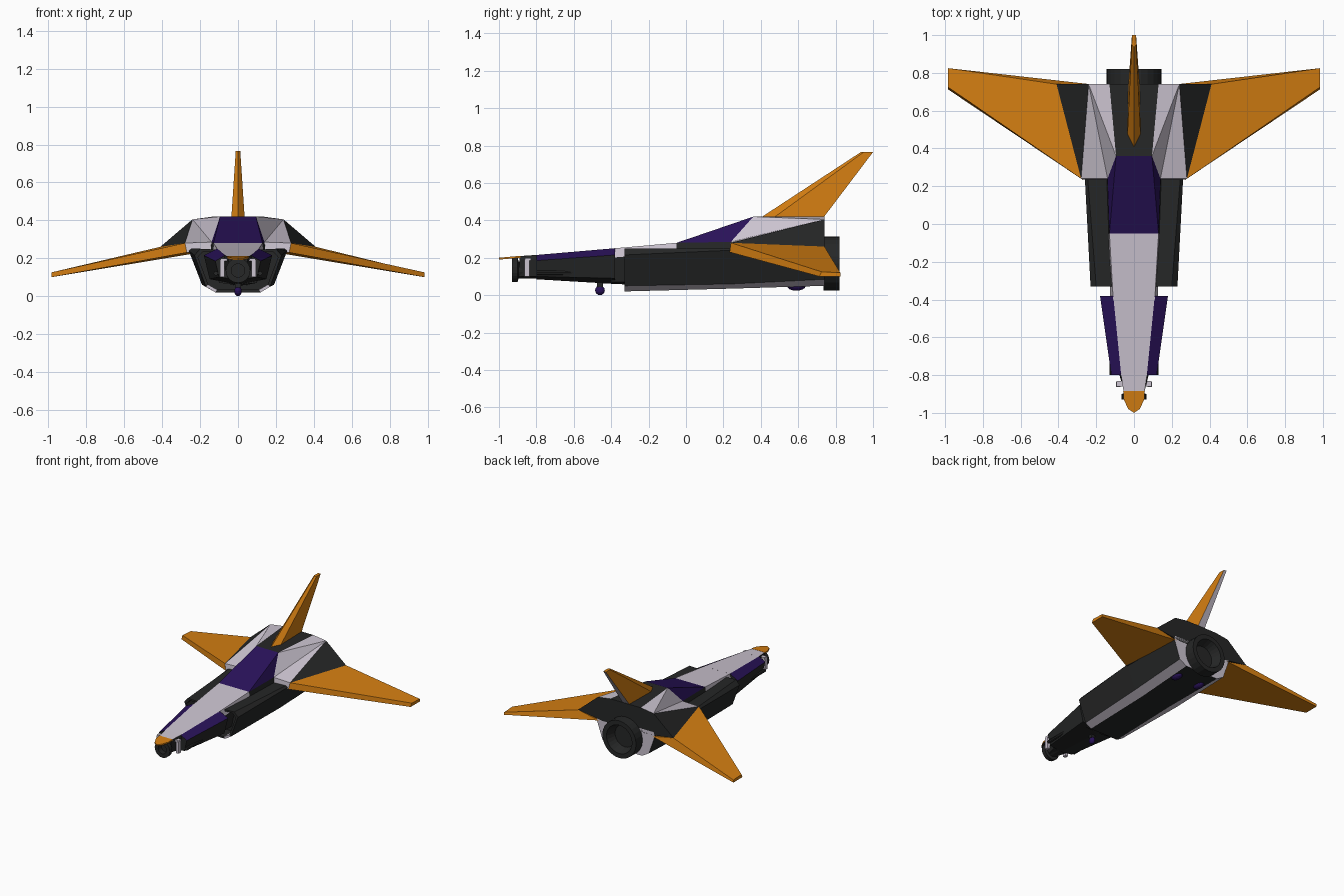
import bpy, bmesh, math
from mathutils import Matrix

if "Cube" in bpy.data.objects:
    bpy.data.objects.remove(bpy.data.objects["Cube"])

def mat(name, c):
    m = bpy.data.materials.new(name)
    m.diffuse_color = (*c, 1)
    m.use_nodes = True
    m.node_tree.nodes["Principled BSDF"].inputs["Base Color"].default_value = m.diffuse_color
    return m

MATS = [mat("charcoal", (.019, .02, .02)), mat("pale_lavender", (.60, .55, .63)),
        mat("orange", (.66, .21, .006)), mat("deep_purple", (.022, .006, .10))]
DARK, PALE, ORANGE, PURPLE = range(4)

def finish(name, bm):
    bmesh.ops.remove_doubles(bm, verts=bm.verts, dist=.0005)
    bmesh.ops.recalc_face_normals(bm, faces=bm.faces)
    me = bpy.data.meshes.new(name)
    bm.to_mesh(me)
    bm.free()
    for m in MATS:
        me.materials.append(m)
    ob = bpy.data.objects.new(name, me)
    bpy.context.collection.objects.link(ob)
    return ob

def part(name, verts, faces):
    """Half-model points and (indices, colour) faces, mirrored across x."""
    bm = bmesh.new()
    for s in (1, -1):
        vs = [bm.verts.new((x * s, y, z)) for x, y, z in verts]
        for idx, m in faces:
            f = bm.faces.new([vs[i] for i in (idx if s > 0 else idx[::-1])])
            f.material_index = m
    return finish(name, bm)

def loft(name, sections, strips, caps=(DARK, DARK)):
    """sections: (y, half profile from top centre to bottom centre)."""
    n = len(sections[0][1])
    verts = [(x, y, z) for y, prof in sections for x, z in prof]
    faces = [((k*n + j, k*n + j + 1, k*n + n + j + 1, k*n + n + j), strips[j])
             for k in range(len(sections) - 1) for j in range(n - 1)]
    faces.append((tuple(range(n)), caps[0]))
    faces.append((tuple(range(len(verts) - n, len(verts))), caps[1]))
    return part(name, verts, faces)

def tube(name, z, profile, m, x=0, n=24):
    """Turn an (r, y) profile around a lengthwise axis."""
    bm = bmesh.new()
    rings = [[bm.verts.new((x + r*math.cos(2*math.pi*i/n), y, z + r*math.sin(2*math.pi*i/n)))
              for i in range(n)] for r, y in profile]
    for a, b in zip(rings, rings[1:]):
        for i in range(n):
            bm.faces.new((a[i], a[(i+1) % n], b[(i+1) % n], b[i])).material_index = m
    for ring in (rings[0], rings[-1]):
        bm.faces.new(ring).material_index = m
    return finish(name, bm)

def box(name, c, size, m):
    bm = bmesh.new()
    bmesh.ops.create_cube(bm, size=1, matrix=Matrix.Translation(c) @ Matrix.Diagonal((*size, 1)))
    for f in bm.faces:
        f.material_index = m
    return finish(name, bm)

def ball(name, c, size, m):
    bm = bmesh.new()
    bmesh.ops.create_uvsphere(bm, u_segments=16, v_segments=8, radius=1,
                              matrix=Matrix.Translation(c) @ Matrix.Diagonal((*size, 1)))
    for f in bm.faces:
        f.material_index = m
    return finish(name, bm)

# Lower fuselage with recessed intake front and pale chine strip
front = [(0, .24), (.20, .25), (.23, .215), (.17, .05), (.12, .02), (0, .02)]
inner = [(x*.92, .135 + (z - .135)*.88) for x, z in front]
loft("lower_fuselage", [
    (-.22, inner), (-.33, inner), (-.33, front),
    (.24, [(0, .24), (.245, .25), (.26, .24), (.19, .06), (.12, .035), (0, .035)]),
    (.74, [(0, .26), (.24, .26), (.25, .23), (.20, .085), (.14, .05), (0, .05)])],
    [DARK, DARK, DARK, PALE, DARK], (DARK, PALE))

# Central spine joining the nose to the canopy
loft("forward_spine", [
    (-.40, [(0, .249), (.11, .249), (.125, .2), (.10, .07), (0, .06)]),
    (-.05, [(0, .28), (.13, .28), (.138, .23), (.10, .07), (0, .05)])],
    [PALE, PALE, DARK, DARK])

# Nose shell with purple shoulders
loft("nose_shell", [
    (-.80, [(0, .215), (.068, .215), (.12, .185), (.10, .10), (0, .085)]),
    (-.38, [(0, .251), (.11, .251), (.18, .215), (.15, .09), (0, .06)])],
    [PALE, PURPLE, DARK, DARK])
loft("nose_neck", [
    (-.89, [(0, .209), (.055, .208), (.05, .19), (.035, .10), (0, .09)]),
    (-.79, [(0, .216), (.07, .216), (.08, .19), (.06, .10), (0, .09)])],
    [PALE, DARK, DARK, DARK])

# Orange visor tip
tip = [(0, -.885), (.057, -.885), (.054, -.93), (.03, -.98), (0, -1)]
zt = lambda y: .2 + (-y < .99) * (y + 1) * .09
part("nose_tip", [(x, y, zt(y)) for x, y in tip] + [(x, y, zt(y) - .01) for x, y in tip],
     [((0, 1, 2, 3, 4), ORANGE), ((5, 6, 7, 8, 9), DARK)] +
     [((i, i+1, i+6, i+5), ORANGE) for i in range(4)])

# Nose gun, struts and side rods
tube("nose_gun", .135, [(.035, -.87), (.035, -.93), (.065, -.93), (.065, -.90),
                        (.045, -.895), (.045, -.79)], DARK)
for s, side in ((1, "right"), (-1, "left")):
    box(side + "_nose_strut", (s*.083, -.85, .145), (.022, .028, .09), PALE)
    box(side + "_strut_arm", (s*.066, -.845, .192), (.055, .03, .014), PALE)
    tube(side + "_side_rod", .12, [(.012, -.80), (.012, -.55)], DARK, x=s*.117, n=8)
    ball(side + "_rear_skid", (s*.10, .59, .05), (.03, .05, .026), PURPLE)

# Front wheel
ball("front_wheel", (0, -.46, .026), (.02, .026, .026), PURPLE)
box("front_wheel_strut", (0, -.46, .06), (.03, .03, .03), DARK)

# Upper body: purple canopy, pale shoulders, dark flanks and deck
A, B, C, D, E, F, G, A2, B2, D2, A0, C0, F0, R, R0, Z0 = range(16)
part("upper_body", [
    (.13, -.05, .28), (.14, .24, .285), (.095, .36, .42), (.28, .24, .28),
    (.24, .74, .405), (.13, .74, .42), (.41, .74, .26), (.135, -.05, .235),
    (.145, .235, .235), (.27, .235, .23), (0, -.05, .28), (0, .36, .42),
    (0, .74, .42), (.20, .74, .23), (0, .74, .23), (0, -.05, .235)],
    [((A0, A, C, C0), PURPLE), ((A, B, C), PURPLE), ((C0, C, F, F0), DARK),
     ((B, D, E), PALE), ((B, E, C), PALE), ((C, E, F), PALE), ((D, G, E), DARK),
     ((A, A2, B2, B), DARK), ((B, B2, D2, D), PALE), ((A0, Z0, A2, A), DARK),
     ((F0, F, E, G, R, R0), DARK), ((D, D2, R, G), DARK),
     ((Z0, R0, R, D2, B2, A2), DARK)])

# Swept, drooping wings
part("wings", [
    (.28, .24, .28), (.27, .233, .23), (.41, .74, .26), (.23, .74, .225),
    (.985, .725, .125), (.985, .713, .10), (.985, .825, .12), (.985, .825, .10)],
    [((0, 4, 6, 2), ORANGE), ((0, 1, 5, 4), ORANGE), ((1, 3, 7, 5), ORANGE),
     ((4, 5, 7, 6), ORANGE), ((2, 6, 7, 3), ORANGE), ((0, 2, 3, 1), ORANGE)])

# Tail fin with pale trailing face
part("tail_fin", [
    (0, .40, .415), (.035, .47, .415), (.03, .735, .415), (0, .735, .415),
    (0, .935, .765), (.012, .95, .765), (.011, 1, .765), (0, 1, .765)],
    [((0, 1, 5, 4), ORANGE), ((1, 2, 6, 5), ORANGE), ((2, 3, 7, 6), PALE),
     ((4, 5, 6, 7), ORANGE), ((0, 1, 2, 3), ORANGE)])

# Engine nozzle
tube("engine_nozzle", .17, [(.145, .735), (.145, .82), (.11, .82), (.085, .75)], DARK)
